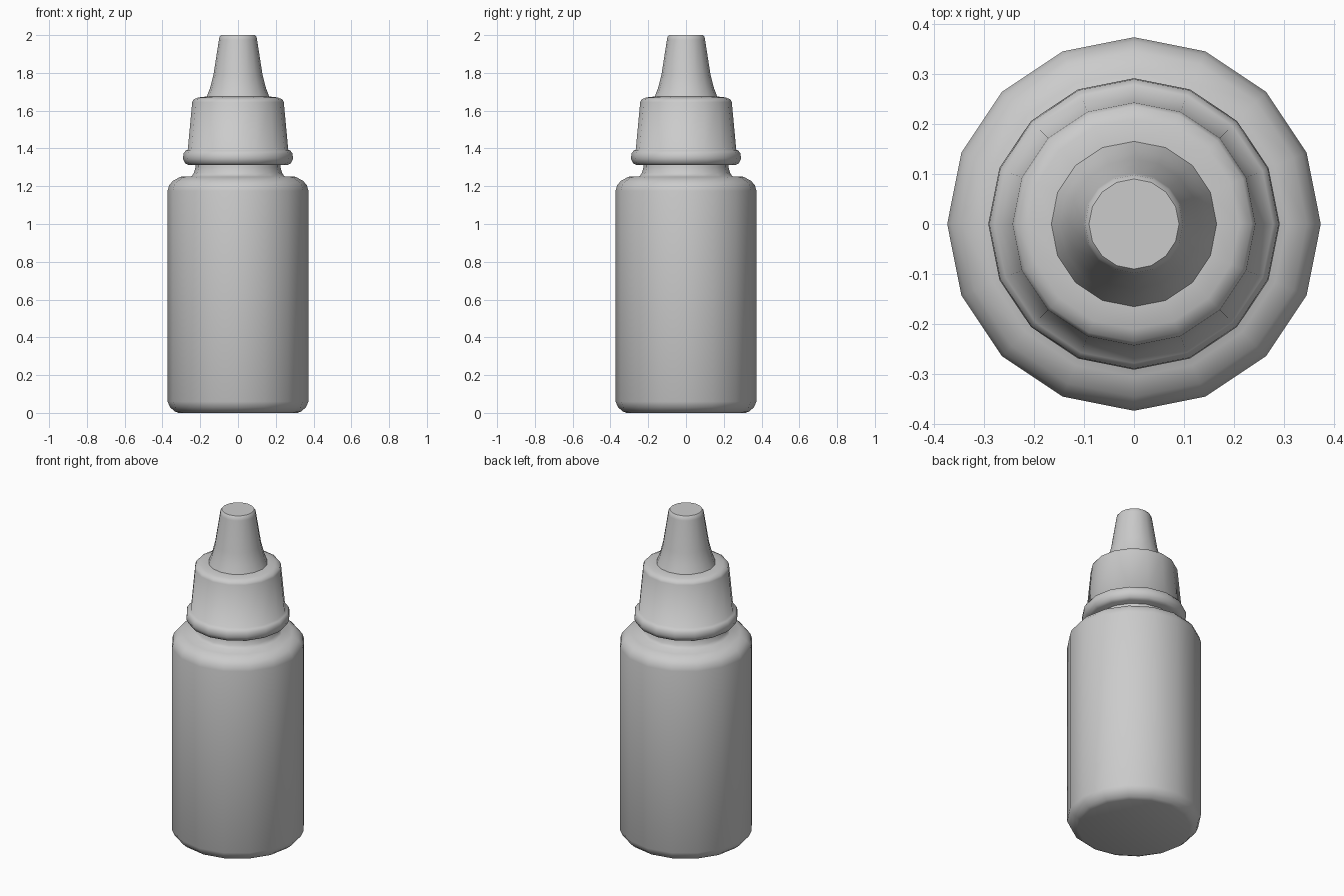
import bpy, bmesh
from math import cos, sin, pi, radians

if "Cube" in bpy.data.objects:
    bpy.data.objects.remove(bpy.data.objects["Cube"])

SIDES = 16

def lathe(name, profile, angle=40):
    """Revolve (radius, z) points around z and cap both ends."""
    bm = bmesh.new()
    rings = [[bm.verts.new((r * cos(2 * pi * i / SIDES), r * sin(2 * pi * i / SIDES), z))
              for i in range(SIDES)] for r, z in profile]
    for a, b in zip(rings, rings[1:]):
        for i in range(SIDES):
            j = (i + 1) % SIDES
            bm.faces.new((a[i], a[j], b[j], b[i]))
    bm.faces.new(rings[0][::-1])
    bm.faces.new(rings[-1])
    mesh = bpy.data.meshes.new(name)
    bm.to_mesh(mesh)
    bm.free()
    ob = bpy.data.objects.new(name, mesh)
    bpy.context.collection.objects.link(ob)
    bpy.ops.object.select_all(action='DESELECT')
    bpy.context.view_layer.objects.active = ob
    ob.select_set(True)
    bpy.ops.object.shade_smooth_by_angle(angle=radians(angle))
    return ob

# Bottle body with rounded base, shoulder and short flared neck
lathe("bottle", [(0.315, 0), (0.335, 0.008), (0.36, 0.03), (0.373, 0.06),
                 (0.373, 1.175), (0.365, 1.205), (0.345, 1.228), (0.305, 1.25),
                 (0.246, 1.252), (0.234, 1.27), (0.225, 1.30), (0.225, 1.34)], 60)

# Cap with rolled lip and tapered wall
lathe("cap", [(0.262, 1.312), (0.28, 1.322), (0.291, 1.345), (0.289, 1.372),
              (0.278, 1.388), (0.266, 1.394), (0.2425, 1.645), (0.235, 1.66),
              (0.21, 1.67), (0.165, 1.675)], 62)

# Dropper nozzle
lathe("nozzle", [(0.167, 1.67), (0.148, 1.72), (0.13, 1.79), (0.101, 1.975),
                 (0.098, 1.99), (0.09, 2.0)], 50)
